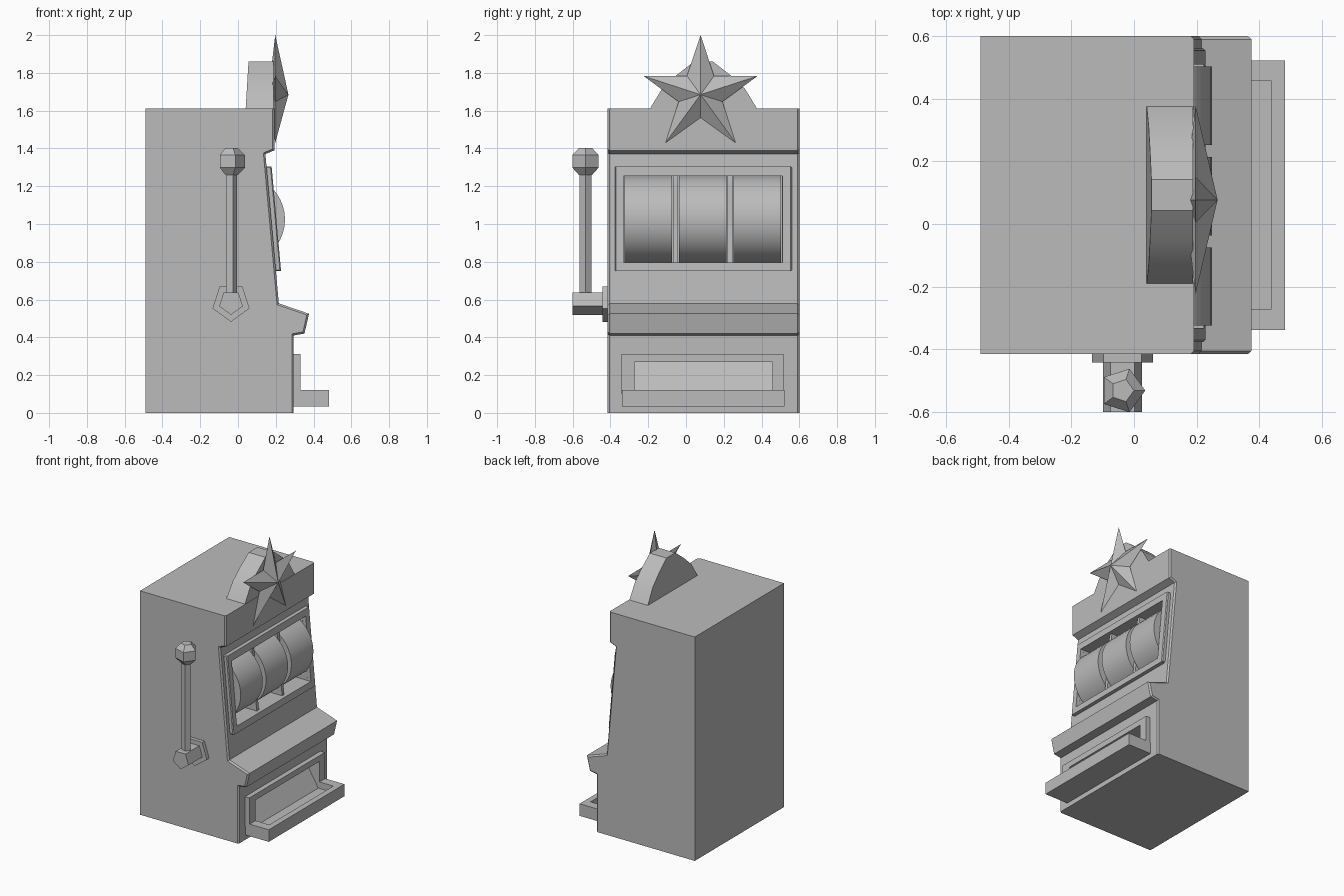
import bpy, bmesh, math
from mathutils import Vector

cube = bpy.data.objects.get("Cube")
if cube:
    bpy.data.objects.remove(cube, do_unlink=True)

grey = bpy.data.materials.new("plain grey")
grey.use_nodes = True
grey.diffuse_color = (0.5, 0.5, 0.5, 1)
grey.node_tree.nodes["Principled BSDF"].inputs["Base Color"].default_value = (0.5, 0.5, 0.5, 1)

MID = 0.0925  # cabinet centre line in y


def finish(name, bm, smooth=None):
    bmesh.ops.recalc_face_normals(bm, faces=bm.faces)
    mesh = bpy.data.meshes.new(name)
    bm.to_mesh(mesh)
    bm.free()
    mesh.materials.append(grey)
    ob = bpy.data.objects.new(name, mesh)
    bpy.context.collection.objects.link(ob)
    if smooth:
        select(ob)
        bpy.ops.object.shade_smooth_by_angle(angle=math.radians(smooth))
    return ob


def select(ob):
    bpy.ops.object.select_all(action='DESELECT')
    ob.select_set(True)
    bpy.context.view_layer.objects.active = ob


def loft(name, rings, smooth=None, bevel=None):
    """Skin equal-length rings of points and cap both ends."""
    bm = bmesh.new()
    rows = [[bm.verts.new(p) for p in r] for r in rings]
    n = len(rows[0])
    for a, b in zip(rows, rows[1:]):
        for i in range(n):
            j = (i + 1) % n
            bm.faces.new((a[i], a[j], b[j], b[i]))
    bm.faces.new(rows[0])
    bm.faces.new(rows[-1])
    if bevel:
        bmesh.ops.recalc_face_normals(bm, faces=bm.faces)
        edges = [e for e in bm.edges if all(v.co.x > 0 for v in e.verts)
                 and abs(e.verts[0].co.y - e.verts[1].co.y) < 1e-5]
        bmesh.ops.bevel(bm, geom=edges, offset=bevel, segments=1, affect='EDGES')
    return finish(name, bm, smooth)


def prism(name, pts, lo, hi, **kw):
    """Extrude an x-z profile along y."""
    return loft(name, [[(x, y, z) for x, z in pts] for y in (lo, hi)], **kw)


def box(name, x0, x1, y0, y1, z0, z1):
    return prism(name, [(x0, z0), (x1, z0), (x1, z1), (x0, z1)], y0, y1)


def circle(r, n, start=0.0):
    return [(r * math.cos(start + math.tau * i / n), r * math.sin(start + math.tau * i / n))
            for i in range(n)]


def cut(target, cutter):
    select(target)
    mod = target.modifiers.new("cut", 'BOOLEAN')
    mod.operation = 'DIFFERENCE'
    mod.solver = 'EXACT'
    mod.object = cutter
    bpy.ops.object.modifier_apply(modifier=mod.name)


def drop(ob):
    bpy.data.objects.remove(ob, do_unlink=True)


# Cabinet
cabinet = prism("cabinet", [
    (-0.49, 0), (0.295, 0), (0.295, 0.41), (0.352, 0.42), (0.376, 0.525), (0.216, 0.58),
    (0.145, 1.37), (0.192, 1.39), (0.192, 1.612), (-0.49, 1.612)], -0.415, 0.6, bevel=0.01)

# Arched crest on the roof
half = [(0.29, 1.6), (0.22, 1.715), (0.14, 1.79), (0.05, 1.86)]
arch = [(MID + w, z) for w, z in half] + [(MID - w, z) for w, z in reversed(half)]
loft("crest", [[(x + lean * (z - 1.6), y, z) for y, z in arch]
               for x, lean in ((0.04, 0.06), (0.188, 0))], smooth=35)

# Faceted star
bm = bmesh.new()
centre = Vector((0.197, 0.077, 1.685))
rim = []
for i in range(10):
    r = 0.316 if i % 2 == 0 else 0.122
    a = math.pi / 2 + math.tau * i / 10
    rim.append(bm.verts.new(centre + Vector((0, r * math.cos(a), r * math.sin(a)))))
for depth in (0.07, -0.037):
    apex = bm.verts.new(centre + Vector((depth, 0, 0)))
    for i in range(10):
        bm.faces.new((rim[i], rim[(i + 1) % 10], apex))
finish("star", bm)

# Reel window frame, sloped with the panel
frame = prism("reel_frame", [(0.14, 1.305), (0.178, 1.305), (0.228, 0.75), (0.19, 0.75)],
              -0.377, 0.56, bevel=0.006)
opening = box("frame_cutter", 0.0, 0.5, -0.332, 0.51, 0.797, 1.255)
cut(frame, opening)
drop(opening)

# Three reels in their own wells
for i, name in enumerate(("right_reel", "middle_reel", "left_reel")):
    mid = 0.089 + (i - 1) * 0.2885
    well = box("well_cutter", -0.24, 0.5, mid - 0.132, mid + 0.132, 0.797, 1.255)
    cut(cabinet, well)
    drop(well)
    prism(name, [(0.015 + u, 1.024 + v) for u, v in circle(0.234, 40)],
          mid - 0.125, mid + 0.125, smooth=35)

# Payout surround and tray, hollowed by one sloped chute
surround = box("payout_surround", 0.28, 0.33, -0.342, 0.517, 0.1, 0.312)
tray = box("payout_tray", 0.28, 0.482, -0.338, 0.522, 0.035, 0.122)
chute = prism("chute_cutter", [(0.2, 0.27), (0.32, 0.075), (0.44, 0.075), (0.44, 0.27)],
              -0.272, 0.457)
for part in (cabinet, surround, tray):
    cut(part, chute)
drop(chute)

# Lever: pentagonal plate, hub, rod and knob
LX, LY = -0.037, -0.532
for name, r, lo, hi in (("lever_plate", 0.103, -0.442, -0.41), ("lever_hub", 0.066, -0.6, -0.44)):
    prism(name, [(LX + u, 0.585 + v) for u, v in circle(r, 5, -math.pi / 2)], lo, hi)


def lathe(name, profile):
    loft(name, [[(LX + u, LY + v, z) for u, v in circle(r, 5)] for r, z in profile])


lathe("lever_rod", [(0.033, 0.62), (0.033, 1.3)])
lathe("lever_knob", [(0.037, 1.26), (0.073, 1.298), (0.073, 1.365), (0.037, 1.402)])
